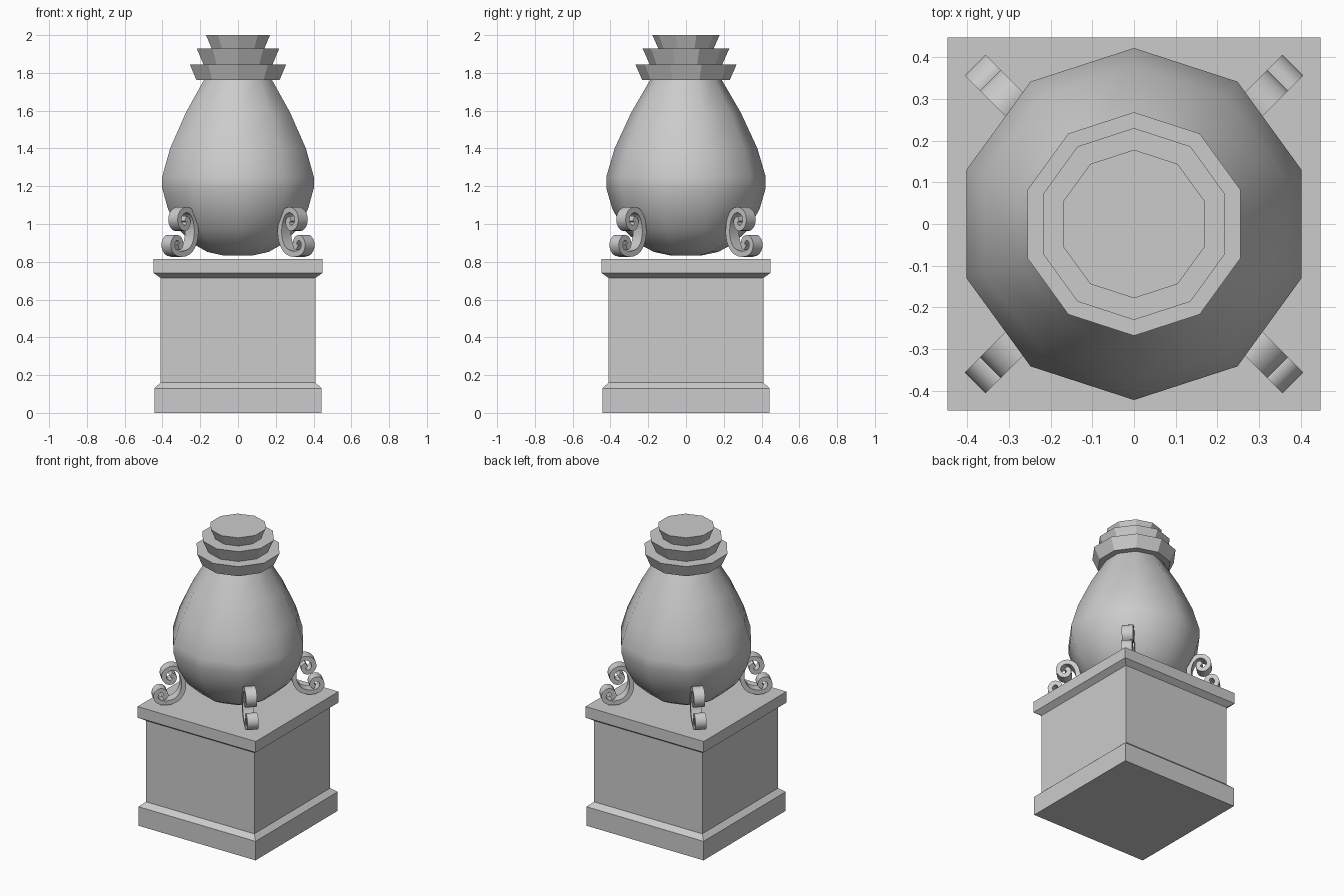
import bpy
import bmesh
import math
from mathutils import Vector

if "Cube" in bpy.data.objects:
    bpy.data.objects.remove(bpy.data.objects["Cube"])


def finish(name, bm, smooth_angle=None):
    bmesh.ops.recalc_face_normals(bm, faces=bm.faces)
    me = bpy.data.meshes.new(name)
    bm.to_mesh(me)
    bm.free()
    ob = bpy.data.objects.new(name, me)
    bpy.context.collection.objects.link(ob)
    if smooth_angle:
        bpy.ops.object.select_all(action='DESELECT')
        bpy.context.view_layer.objects.active = ob
        ob.select_set(True)
        bpy.ops.object.shade_smooth_by_angle(angle=math.radians(smooth_angle))
    return ob


def lathe(name, profile, sides, start, smooth_angle=None):
    """Closed solid of stacked polygon rings from (radius, z) pairs."""
    bm = bmesh.new()
    rings = []
    for r, z in profile:
        angles = [start + 2 * math.pi * i / sides for i in range(sides)]
        rings.append([bm.verts.new((r * math.cos(a), r * math.sin(a), z)) for a in angles])
    for a, b in zip(rings, rings[1:]):
        for i in range(sides):
            j = (i + 1) % sides
            bm.faces.new((a[i], a[j], b[j], b[i]))
    bm.faces.new(rings[0])
    bm.faces.new(rings[-1])
    return finish(name, bm, smooth_angle)


def smooth_path(pts, steps=3):
    """Catmull-Rom curve through the points."""
    p = [Vector(q) for q in pts]
    p = [2 * p[0] - p[1]] + p + [2 * p[-1] - p[-2]]
    out = []
    for a, b, c, d in zip(p, p[1:], p[2:], p[3:]):
        for s in range(steps):
            t = s / steps
            out.append(0.5 * (2 * b + (c - a) * t + (2 * a - 5 * b + 4 * c - d) * t * t
                              + (3 * b - a - 3 * c + d) * t ** 3))
    return out + [p[-2]]


def scroll(name, path, thick, width, angle):
    """Curled strip standing in the vertical plane at the given angle."""
    out_dir = Vector((math.cos(angle), math.sin(angle), 0))
    side = Vector((-math.sin(angle), math.cos(angle), 0)) * width / 2
    bm = bmesh.new()
    rings = []
    for i, p in enumerate(path):
        t = (path[min(i + 1, len(path) - 1)] - path[max(i - 1, 0)]).normalized()
        n = Vector((-t.y, t.x)) * thick / 2
        ring = []
        for q, s in ((p + n, 1), (p - n, 1), (p - n, -1), (p + n, -1)):
            ring.append(bm.verts.new(out_dir * q.x + Vector((0, 0, q.y)) + side * s))
        rings.append(ring)
    for a, b in zip(rings, rings[1:]):
        for i in range(4):
            j = (i + 1) % 4
            bm.faces.new((a[i], a[j], b[j], b[i]))
    bm.faces.new(rings[0])
    bm.faces.new(rings[-1])
    return finish(name, bm, 40)


# Square pedestal: plinth, shaft and cap
pedestal = [(0.443, 0), (0.443, 0.13), (0.41, 0.16), (0.41, 0.715),
            (0.447, 0.74), (0.447, 0.815)]
lathe("pedestal", [(h * math.sqrt(2), z) for h, z in pedestal], 4, math.pi / 4)

# Ten-sided, smooth-shaded urn body
body = [(0.08, 0.833), (0.17, 0.852), (0.25, 0.895), (0.33, 0.97), (0.39, 1.08),
        (0.422, 1.19), (0.422, 1.25), (0.378, 1.40), (0.29, 1.59), (0.185, 1.77)]
lathe("urn_body", body, 10, math.pi / 2, 50)

# Three stepped, flaring lid rings
for label, r0, r1, z0, z1 in (("lower", 0.232, 0.268, 1.763, 1.845),
                              ("middle", 0.192, 0.230, 1.845, 1.93),
                              ("upper", 0.147, 0.178, 1.93, 2.0)):
    lathe("lid_ring_" + label, [(r0, z0), (r1, z1)], 10, math.pi / 2)

# Four scroll feet on the diagonals
curl = [(0.478, 0.875), (0.459, 0.890), (0.470, 0.920), (0.502, 0.926), (0.524, 0.892),
        (0.505, 0.853), (0.45, 0.841), (0.39, 0.86), (0.355, 0.91), (0.347, 0.97),
        (0.36, 1.03), (0.39, 1.067), (0.43, 1.074), (0.465, 1.05), (0.471, 1.01),
        (0.445, 0.98), (0.415, 0.985), (0.406, 1.015), (0.426, 1.03)]
path = smooth_path(curl)
for k, label in enumerate(("back_right", "back_left", "front_left", "front_right")):
    scroll("scroll_foot_" + label, path, 0.03, 0.07, math.pi / 4 + k * math.pi / 2)
